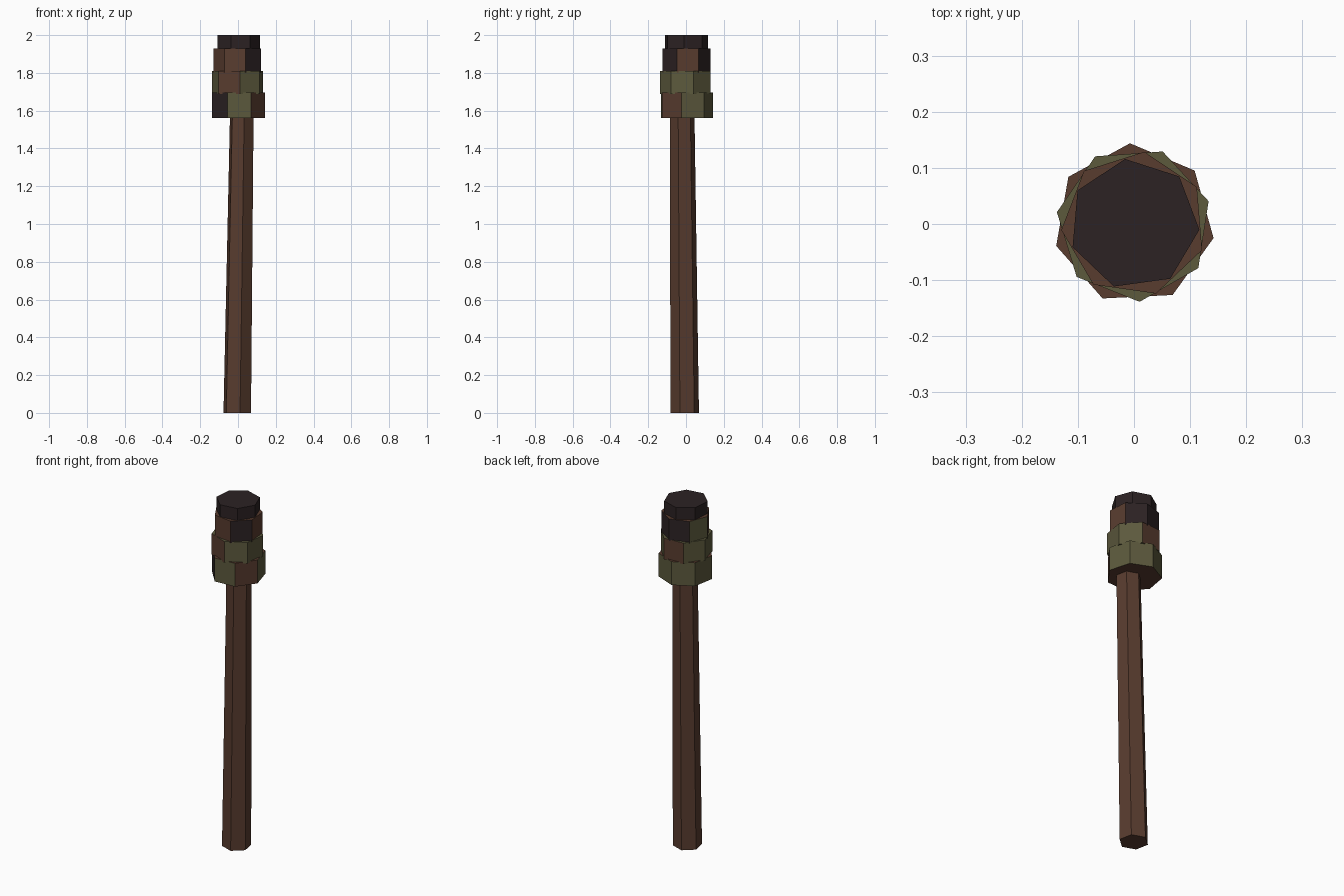
import bpy, bmesh, math
from mathutils import Vector

if "Cube" in bpy.data.objects:
    bpy.data.objects.remove(bpy.data.objects["Cube"])


def material(name, rgb):
    m = bpy.data.materials.new(name)
    m.diffuse_color = (*rgb, 1)
    m.use_nodes = True
    m.node_tree.nodes["Principled BSDF"].inputs["Base Color"].default_value = m.diffuse_color
    return m


BROWN, GREEN, BLACK = 0, 1, 2
MATS = [material("brown wood", (0.098, 0.045, 0.028)),
        material("moss green cloth", (0.107, 0.100, 0.046)),
        material("charred black", (0.025, 0.016, 0.017))]


def prism(name, sides, start, bottom, top, caps, side_colours):
    """Flat-sided prism; bottom and top are (x, y, z, radius)."""
    bm = bmesh.new()
    rings = []
    for x, y, z, r in (bottom, top):
        angles = [math.radians(start) + math.tau * i / sides for i in range(sides)]
        rings.append([bm.verts.new(Vector((x + r * math.cos(a), y + r * math.sin(a), z)))
                      for a in angles])
    low, high = rings
    bm.faces.new(low[::-1]).material_index = caps
    bm.faces.new(high).material_index = caps
    for i in range(sides):
        j = (i + 1) % sides
        f = bm.faces.new((low[i], low[j], high[j], high[i]))
        f.material_index = side_colours[i]
    mesh = bpy.data.meshes.new(name)
    bm.to_mesh(mesh)
    bm.free()
    for m in MATS:
        mesh.materials.append(m)
    ob = bpy.data.objects.new(name, mesh)
    bpy.context.collection.objects.link(ob)
    return ob


# Six-sided handle, slightly tapered and leaning
prism("handle", 6, -19, (-0.004, -0.007, 0, 0.077), (0.02, -0.02, 1.58, 0.066),
      BROWN, [BROWN] * 6)

# Seven-sided wrapped head: name, start angle, z range, radius, cap, side patches
G, B, K = GREEN, BROWN, BLACK
LAYERS = [
    ("lower_wrap", -10, 1.56, 1.695, 0.144, B, [G, G, G, G, K, G, B]),
    ("middle_wrap", 17, 1.688, 1.81, 0.139, G, [G, B, G, G, B, G, G]),
    ("upper_wrap", -21, 1.803, 1.93, 0.130, B, [B, K, K, G, B, B, K]),
    ("burnt_tip", -5, 1.925, 2.0, 0.117, K, [K] * 7),
]
for name, start, z0, z1, r, cap, colours in LAYERS:
    prism(name, 7, start, (0, 0, z0, r), (0, 0, z1, r), cap, colours)
